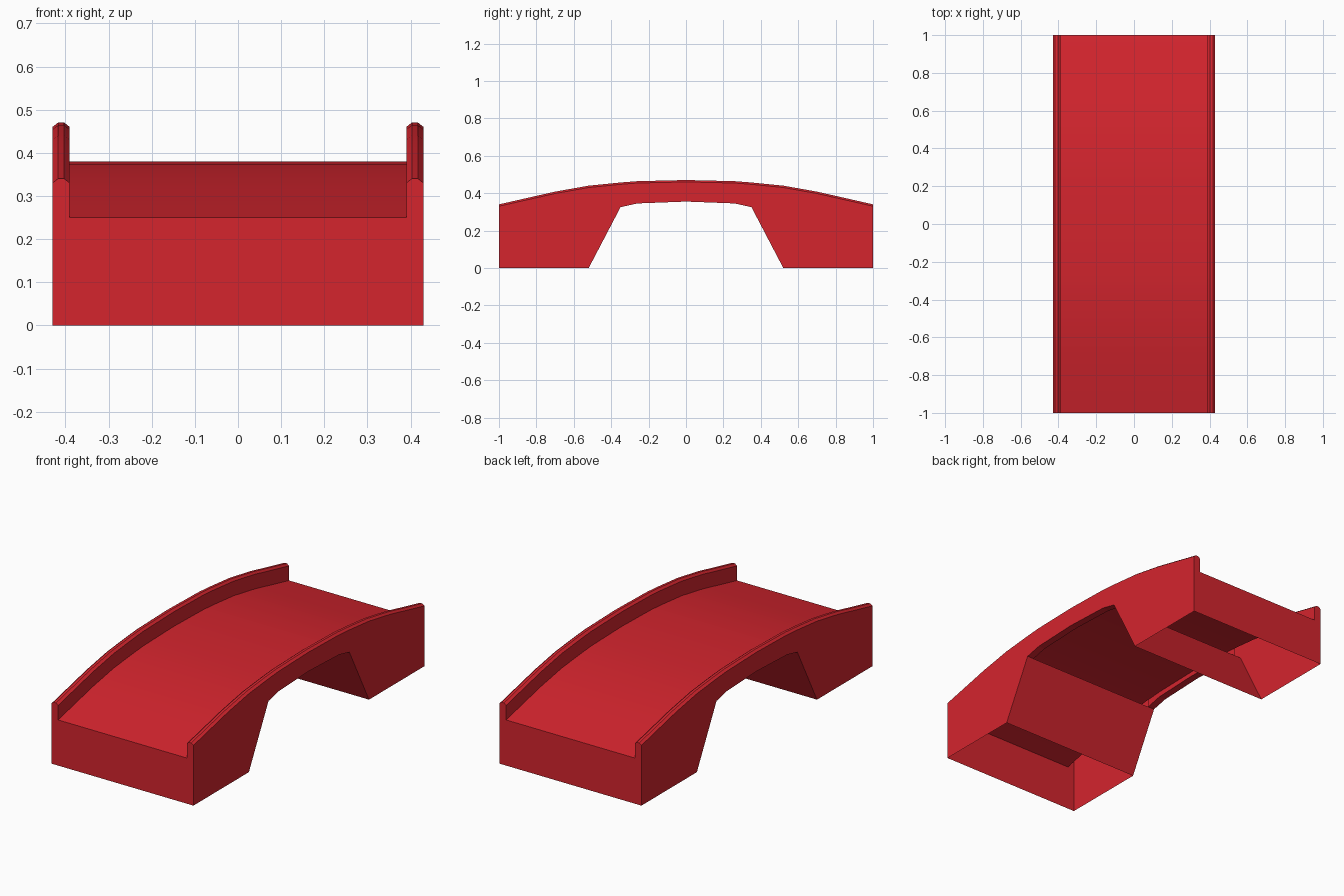
import bpy, math

if "Cube" in bpy.data.objects:
    bpy.data.objects.remove(bpy.data.objects["Cube"])

# Stations along half the length: y, parapet top z, side wall bottom z
STATIONS = [(1.0, .34, 0), (.7, .408, 0), (.52, .44, 0),
            (.35, .457, .325), (.26, .464, .345), (0, .47, .355)]
INNER, OUTER, LIP = .39, .43, .09   # parapet faces and height above the deck

red = bpy.data.materials.new("red_paint")
red.diffuse_color = (0.66, 0.018, 0.027, 1)
red.use_nodes = True
red.node_tree.nodes["Principled BSDF"].inputs["Base Color"].default_value = red.diffuse_color


def make(name, verts, faces, smooth=False):
    """Quarter shell mirrored in x and y."""
    mesh = bpy.data.meshes.new(name)
    mesh.from_pydata(verts, [], faces)
    mesh.materials.append(red)
    ob = bpy.data.objects.new(name, mesh)
    bpy.context.collection.objects.link(ob)
    m = ob.modifiers.new("mirror", 'MIRROR')
    m.use_axis = (True, True, False)
    m.merge_threshold = 0.0005
    if smooth:
        bpy.ops.object.select_all(action='DESELECT')
        ob.select_set(True)
        bpy.context.view_layer.objects.active = ob
        bpy.ops.object.shade_smooth_by_angle(angle=math.radians(20))
    return ob


def loft(name, stations, section, smooth=False):
    """Join the (x, z) cross-section of each station into strips."""
    rows = [[(x, y, z) for x, z in section(top, bottom)] for y, top, bottom in stations]
    n = len(rows[0])
    faces = [(r * n + i, r * n + i + 1, (r + 1) * n + i + 1, (r + 1) * n + i)
             for r in range(len(rows) - 1) for i in range(n - 1)]
    return make(name, sum(rows, []), faces, smooth)


def parapet(top, bottom):
    return [(OUTER, bottom), (OUTER, top - .01), (OUTER - .013, top),
            (INNER + .013, top), (INNER, top - .01), (INNER, top - LIP)]


# Curved walkway
loft("deck", STATIONS, lambda t, b: [(INNER, t - LIP), (0, t - LIP)], True)

# Side walls with chamfered parapet tops
loft("side_walls", STATIONS, parapet, True)

# Underside lip of the side walls across the arch opening
loft("arch_lip", STATIONS[3:],
     lambda t, b: [(INNER, t - LIP), (INNER, b), (OUTER, b)])

# Upright walls at both ends, following the parapet outline
y, top, bottom = STATIONS[0]
outline = [(0, bottom)] + parapet(top, bottom) + [(0, top - LIP)]
make("end_walls", [(x, y, z) for x, z in reversed(outline)], [tuple(range(len(outline)))])

# Sloping inner walls of the piers
make("pier_walls", [(0, .52, 0), (OUTER, .52, 0), (OUTER, .35, .325), (0, .35, .325)],
     [(0, 1, 2, 3)])
